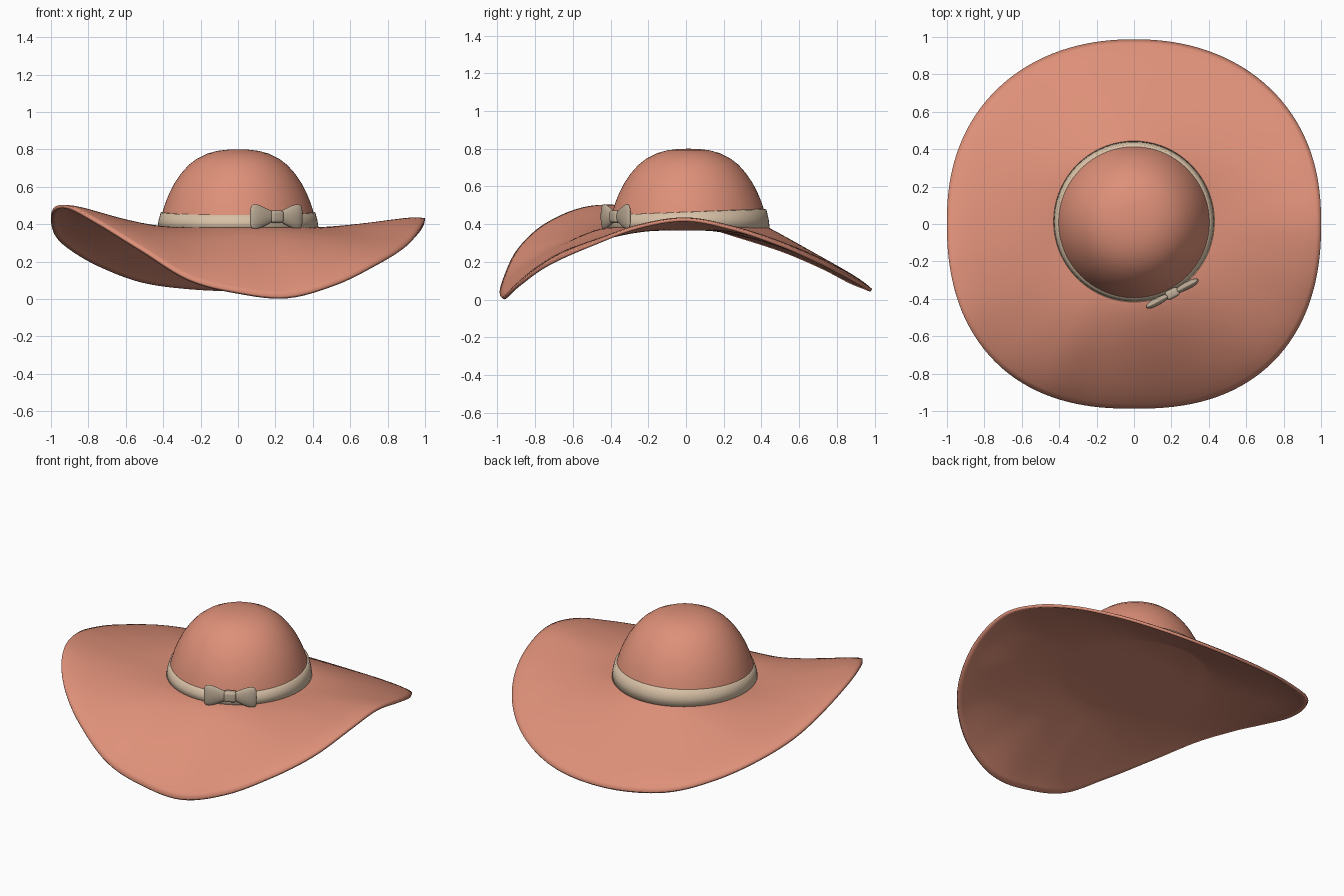
import bpy, bmesh, math
from mathutils import Matrix

if "Cube" in bpy.data.objects:
    bpy.data.objects.remove(bpy.data.objects["Cube"])

def material(name, rgb):
    m = bpy.data.materials.new(name)
    m.diffuse_color = (*rgb, 1)
    m.use_nodes = True
    m.node_tree.nodes["Principled BSDF"].inputs["Base Color"].default_value = m.diffuse_color
    return m

CORAL = material("coral felt", (0.73, 0.28, 0.19))
CREAM = material("cream ribbon", (0.68, 0.53, 0.38))
TAN = material("tan bow", (0.52, 0.42, 0.31))

def make_object(name, bm, mat):
    bmesh.ops.recalc_face_normals(bm, faces=bm.faces)
    for f in bm.faces:
        f.smooth = True
    me = bpy.data.meshes.new(name)
    bm.to_mesh(me)
    bm.free()
    me.materials.append(mat)
    ob = bpy.data.objects.new(name, me)
    bpy.context.collection.objects.link(ob)
    return ob

def loft(bm, rings, cap_start=False, cap_end=False):
    """Skin a list of closed rings of points."""
    vs = [[bm.verts.new(p) for p in r] for r in rings]
    n = len(vs[0])
    for a, b in zip(vs, vs[1:]):
        for i in range(n):
            bm.faces.new((a[i], a[(i + 1) % n], b[(i + 1) % n], b[i]))
    for ring, cap in ((vs[0], cap_start), (vs[-1], cap_end)):
        if cap:
            bm.faces.new(ring)

# Rim heights every 15 degrees, counter-clockwise from +x
RIM = [.43, .38, .295, .20, .12, .07, .055, .065, .10, .18, .27, .35,
       .43, .49, .495, .41, .27, .11, .04, .015, .085, .195, .295, .39]

def rim_height(t):
    u = (t / math.tau * 24) % 24
    i, f = int(u), u % 1
    a, b, c, d = (RIM[(i + k) % 24] for k in (-1, 0, 1, 2))
    return b + .5 * f * (c - a + f * (2*a - 5*b + 4*c - d + f * (3*(b - c) + d - a)))

CY, CR, BASE = .013, .42, .38       # crown centre, radius, brim root height

# Wide wavy brim
N = 144
angles = [math.tau * i / N for i in range(N)]

def brim_point(t, s):
    c, sn = math.cos(t), math.sin(t)
    n = 2.28 - .1 * sn
    R = (abs(c) ** n + abs(sn) ** n) ** (-1 / n)
    p = 1.25 - .2 * sn
    z = BASE + (rim_height(t) - BASE) * s ** p + .02 * s ** 2 - .022 * s ** 10
    x = CR * c * (1 - s) + R * c * s
    y = (CY + CR * sn) * (1 - s) + .985 * R * sn * s
    return (x, y, z)

bm = bmesh.new()
rings = [[(k * CR * math.cos(t), CY + k * CR * math.sin(t), BASE) for t in angles] for k in (.05, .5)]
rings += [[brim_point(t, k / 24) for t in angles] for k in range(25)]
loft(bm, rings, cap_start=True)
brim = make_object("brim", bm, CORAL)
if sum(f.normal.z for f in brim.data.polygons) < 0:
    brim.data.flip_normals()
sol = brim.modifiers.new("thickness", 'SOLIDIFY')
sol.thickness = .018
sol.offset = -.6

# Domed crown
def circle(r, z, tilt=0):
    return [(r * math.cos(t), CY + r * math.sin(t), z + tilt * math.sin(t)) for t in angles[::2]]

PROFILE = [(.425, .37), (.415, .42), (.402, .47), (.386, .52), (.365, .57), (.339, .62), (.305, .67),
           (.265, .715), (.22, .75), (.165, .777), (.11, .792), (.05, .799), (.01, .80)]
bm = bmesh.new()
loft(bm, [circle(r, z) for r, z in PROFILE], cap_end=True)
make_object("crown", bm, CORAL)

# Ribbon band, a little higher at the back
bm = bmesh.new()
loft(bm, [circle(r, z, k) for r, z, k in
          ((.418, .375, 0), (.431, .378, 0), (.425, .42, .008), (.413, .463, .015), (.400, .466, .015))])
band = make_object("ribbon_band", bm, CREAM)

# Bow: two mirrored flared loops and a knot
A = math.radians(-62)
PLACE = Matrix.Translation((.436 * math.cos(A), CY + .436 * math.sin(A), .44)) @ Matrix.Rotation(A + math.pi / 2, 4, 'Z')
LOOP = [(.015, .026, .012), (.05, .040, .018), (.09, .060, .022), (.125, .070, .021), (.148, .066, .014), (.158, .045, .006)]

def oval(x, h, d):
    return [(x, d * math.cos(k * math.tau / 16), h * math.sin(k * math.tau / 16)) for k in range(16)]

for side, label in ((-1, "left"), (1, "right")):
    bm = bmesh.new()
    loft(bm, [oval(side * x, h, d) for x, h, d in LOOP], True, True)
    ob = make_object("bow_loop_" + label, bm, TAN)
    ob.matrix_world = PLACE
    ob.modifiers.new("round", 'SUBSURF').levels = 2

bm = bmesh.new()
bmesh.ops.create_cube(bm, size=1, matrix=Matrix.Diagonal((.075, .05, .066, 1)))
bmesh.ops.bevel(bm, geom=bm.edges[:], offset=.016, segments=4, profile=.5, affect='EDGES')
knot = make_object("bow_knot", bm, TAN)
knot.matrix_world = PLACE
